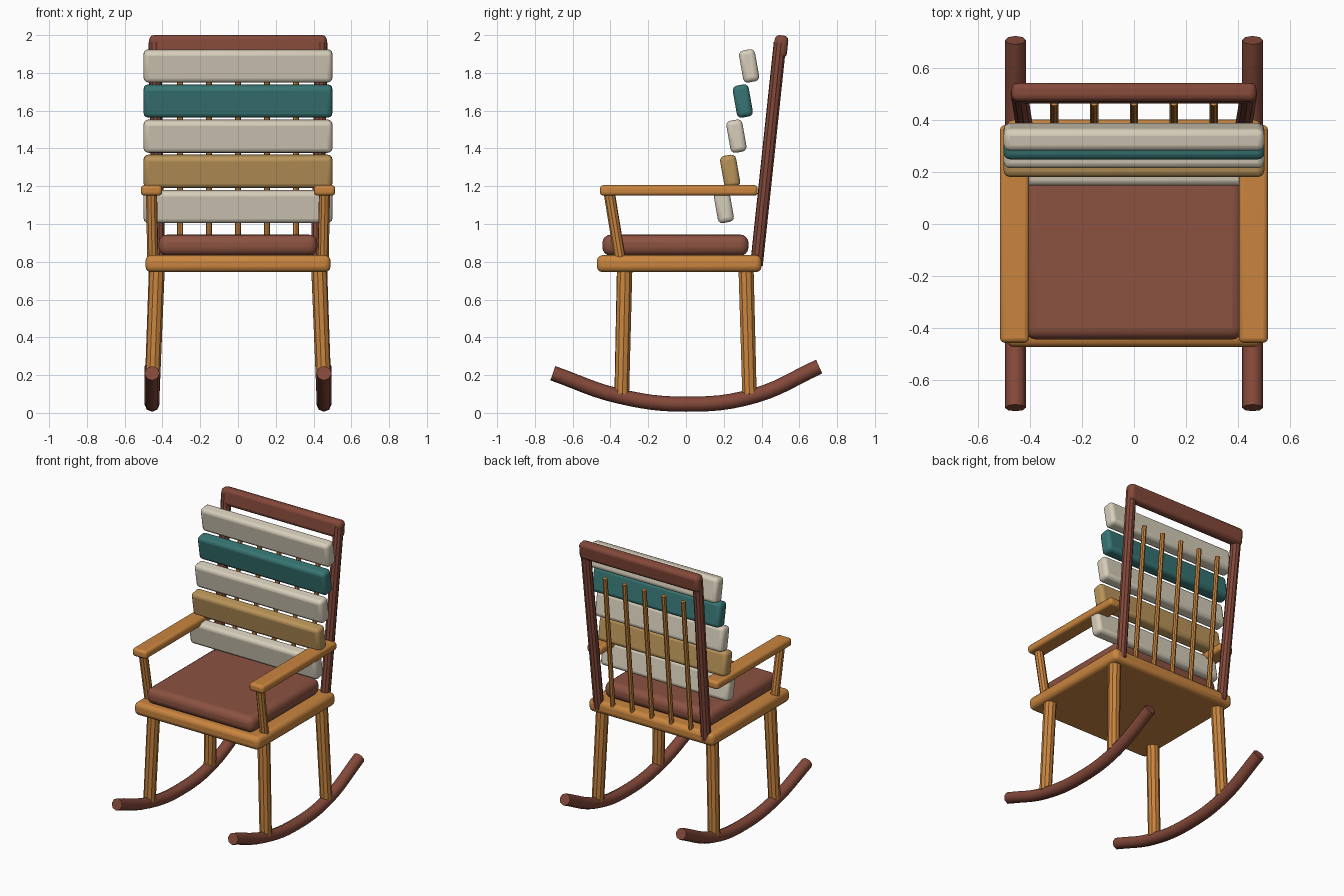
import bpy
import math
from mathutils import Vector

cube = bpy.data.objects.get("Cube")
if cube:
    bpy.data.objects.remove(cube, do_unlink=True)


def make_material(name, r, g, b):
    color = [(c / 255) ** 2.2 for c in (r, g, b)] + [1]
    mat = bpy.data.materials.new(name)
    mat.use_nodes = True
    mat.diffuse_color = color
    mat.node_tree.nodes["Principled BSDF"].inputs["Base Color"].default_value = color
    return mat


OAK = make_material("honey oak", 200, 132, 65)
DARK = make_material("dark wood", 130, 74, 60)
SEAT = make_material("brown fabric", 138, 83, 67)
CREAM = make_material("cream fabric", 214, 205, 185)
TEAL = make_material("teal fabric", 57, 116, 114)
MUSTARD = make_material("mustard fabric", 184, 147, 90)


def finish(name, mat):
    obj = bpy.context.object
    obj.name = name
    obj.data.materials.append(mat)
    return obj


def block(name, center, size, bevel, mat, tilt=0, segments=3):
    """Rounded box, tilted about the x axis in degrees."""
    bpy.ops.mesh.primitive_cube_add(size=1, location=center)
    obj = finish(name, mat)
    obj.scale = size
    bpy.ops.object.transform_apply(location=False, rotation=False, scale=True)
    obj.rotation_euler.x = math.radians(tilt)
    mod = obj.modifiers.new("Rounded edges", "BEVEL")
    mod.width = bevel
    mod.segments = segments
    bpy.ops.object.shade_smooth_by_angle(angle=math.radians(30))
    return obj


def rod(name, start, end, r_start, r_end, mat, sides=10):
    """Straight tapered rod between two points."""
    a, b = Vector(start), Vector(end)
    bpy.ops.mesh.primitive_cone_add(vertices=sides, radius1=r_start, radius2=r_end,
                                    depth=(b - a).length, location=(a + b) / 2)
    obj = finish(name, mat)
    obj.rotation_euler = (b - a).to_track_quat("Z", "Y").to_euler()
    return obj


def rocker(name, x):
    """Curved round runner."""
    curve = bpy.data.curves.new(name, "CURVE")
    curve.dimensions = "3D"
    curve.bevel_depth = 0.04
    curve.bevel_resolution = 2
    curve.use_fill_caps = True
    curve.resolution_u = 6
    spline = curve.splines.new("BEZIER")
    path = [(-0.705, 0.21), (-0.36, 0.09), (0, 0.046), (0.36, 0.09), (0.705, 0.245)]
    spline.bezier_points.add(len(path) - 1)
    for point, (y, z) in zip(spline.bezier_points, path):
        point.co = (x, y, z)
        point.handle_left_type = point.handle_right_type = "AUTO"
    obj = bpy.data.objects.new(name, curve)
    bpy.context.collection.objects.link(obj)
    bpy.ops.object.select_all(action="DESELECT")
    obj.select_set(True)
    bpy.context.view_layer.objects.active = obj
    bpy.ops.object.convert(target="MESH")
    finish(name, DARK)
    bpy.ops.object.shade_smooth_by_angle(angle=math.radians(50))


# Seat
block("seat_frame", (0, -0.036, 0.79), (0.98, 0.872, 0.09), 0.03, OAK)
block("seat_cushion", (0, -0.056, 0.888), (0.84, 0.774, 0.112), 0.045, SEAT, segments=4)

# Paired parts
for side, s in (("right", -1), ("left", 1)):
    rocker(side + "_rocker", s * 0.455)
    rod(side + "_front_leg", (s * 0.455, -0.34, 0.1), (s * 0.43, -0.325, 0.76), 0.04, 0.042, OAK)
    rod(side + "_back_leg", (s * 0.455, 0.336, 0.1), (s * 0.43, 0.318, 0.76), 0.04, 0.042, OAK)
    rod(side + "_arm_support", (s * 0.45, -0.34, 0.76), (s * 0.458, -0.407, 1.17), 0.03, 0.03, OAK)
    block(side + "_armrest", (s * 0.458, -0.038, 1.178), (0.112, 0.835, 0.056), 0.018, OAK)
    rod(side + "_back_post", (s * 0.42, 0.373, 0.78), (s * 0.44, 0.498, 1.96), 0.034, 0.034, DARK)

# Back frame
block("top_rail", (0, 0.502, 1.94), (0.94, 0.072, 0.118), 0.025, DARK, tilt=-6)
for i in range(5):
    x = (i - 2) * 0.153
    rod(f"spindle_{i + 1}", (x, 0.378, 0.8), (x, 0.468, 1.76), 0.016, 0.016, OAK, sides=8)

# Padded back slats, from the bottom up
for i, mat in enumerate((CREAM, MUSTARD, CREAM, TEAL, CREAM)):
    block(f"back_pad_{i + 1}", (0, 0.2 + i * 0.0335, 1.093 + i * 0.186),
          (1.0, 0.086, 0.172), 0.025, mat, tilt=10)
